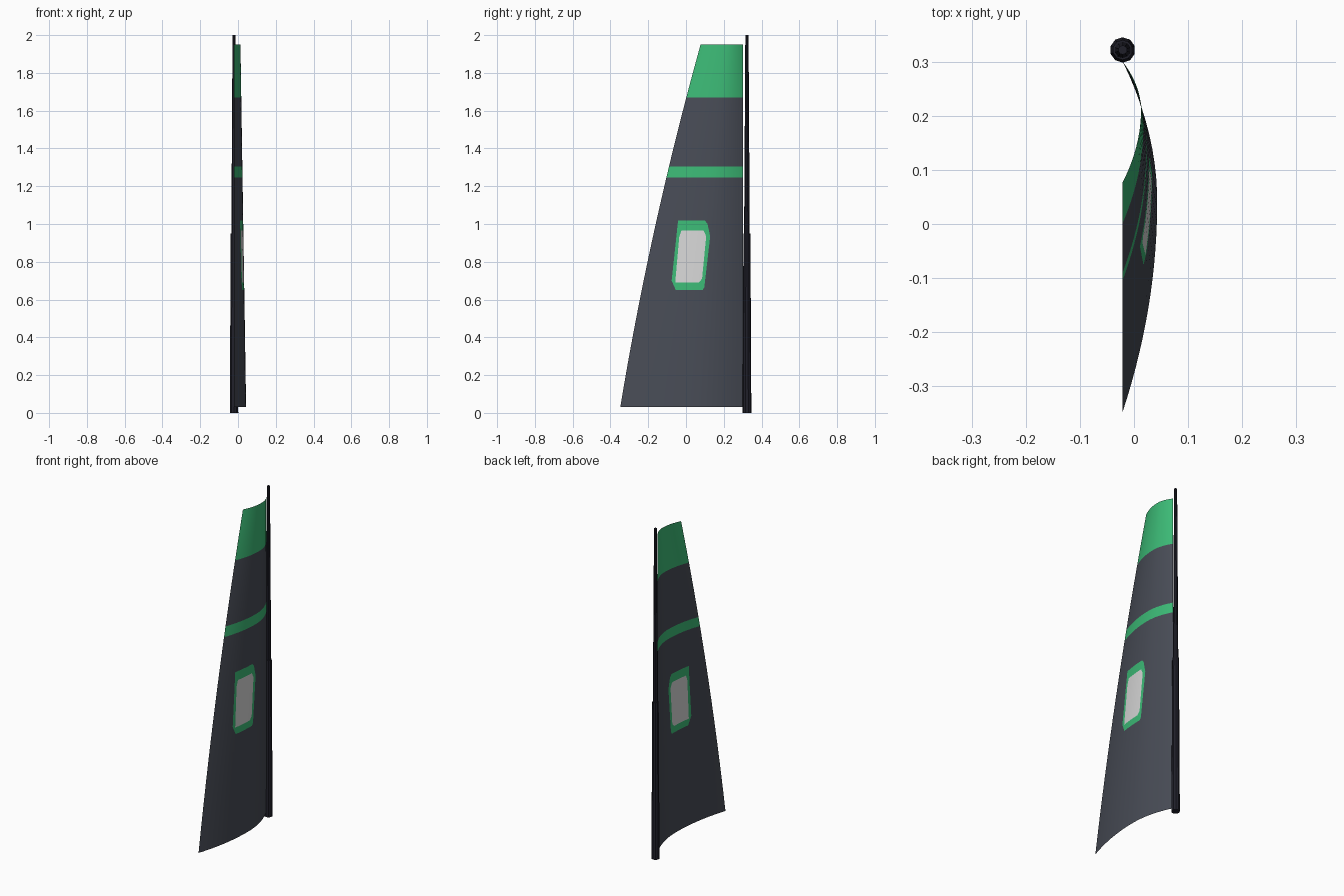
import bpy, bmesh, math
from mathutils import Vector

if "Cube" in bpy.data.objects:
    bpy.data.objects.remove(bpy.data.objects["Cube"])

MAST_X, MAST_Y = -0.021, 0.3225
LUFF_Y, FOOT, HEAD = 0.301, 0.03, 1.95


def srgb(*c):
    return [((v / 255 + 0.055) / 1.055) ** 2.4 for v in c] + [1]


def material(name, *c):
    m = bpy.data.materials.new(name)
    m.diffuse_color = srgb(*c)
    m.use_nodes = True
    m.node_tree.nodes["Principled BSDF"].inputs["Base Color"].default_value = m.diffuse_color
    return m


slate = material("slate cloth", 72, 76, 86)
green = material("green cloth", 60, 186, 118)
white = material("pale window", 215, 215, 215)
black = material("black mast", 32, 32, 42)


def add_object(name, bm, mats):
    me = bpy.data.meshes.new(name)
    bm.to_mesh(me)
    bm.free()
    ob = bpy.data.objects.new(name, me)
    bpy.context.collection.objects.link(ob)
    for m in mats:
        me.materials.append(m)
    return ob


# Mast: two tapered ten-sided tubes, the upper one stepping in
def mast_section(name, z0, z1, r0, r1):
    bm = bmesh.new()
    bmesh.ops.create_cone(bm, cap_ends=True, segments=10, radius1=r0, radius2=r1, depth=z1 - z0)
    bmesh.ops.translate(bm, verts=bm.verts, vec=(MAST_X, MAST_Y, (z0 + z1) / 2))
    add_object(name, bm, [black])


mast_section("lower_mast", 0, 0.95, 0.0235, 0.0185)
mast_section("upper_mast", 0.95, 2.0, 0.0150, 0.0085)


# Sail: cambered sheet, deepest 40 percent back from the mast
def sail_point(t, z):
    s = z - FOOT
    leech = -0.348 + 0.165 * s + 0.0294 * s * s
    depth = 0.064 - 0.03 * s / (HEAD - FOOT)
    camber = 1 - ((t - 0.4) / (0.4 if t < 0.4 else 0.6)) ** 2
    return Vector((MAST_X + depth * camber, LUFF_Y + t * (leech - LUFF_Y), z))


bands = [FOOT, 0.55, 1.1, 1.245, 1.305, 1.67, HEAD]
rows = []
for a, b in zip(bands, bands[1:]):
    n = max(1, round((b - a) / 0.1))
    rows += [a + (b - a) * i / n for i in range(n)]
rows.append(HEAD)
COLS = 24

bm = bmesh.new()
grid = [[bm.verts.new(sail_point(i / COLS, z)) for i in range(COLS + 1)] for z in rows]
for lo, hi in zip(grid, grid[1:]):
    for i in range(COLS):
        bm.faces.new((lo[i], hi[i], hi[i + 1], lo[i + 1]))

# Window outlines in (y, z), clockwise; both are cut into the sail
frame = [(-0.042, 1.018), (0.1, 1.018), (0.114, 1.0), (0.128, 0.935),
         (0.097, 0.665), (0.088, 0.65), (-0.054, 0.65), (-0.076, 0.70)]
pane = [(-0.024, 0.965), (0.093, 0.965), (0.107, 0.935), (0.085, 0.71),
        (0.068, 0.69), (-0.057, 0.69), (-0.036, 0.93)]


def inside(p, poly):
    return all((b[0] - a[0]) * (p.z - a[1]) - (b[1] - a[1]) * (p.y - a[0]) < 1e-6
               for a, b in zip(poly, poly[1:] + poly[:1]))


for poly in (frame, pane):
    for a, b in zip(poly, poly[1:] + poly[:1]):
        faces = [f for f in bm.faces if 0.5 < f.calc_center_median().z < 1.11
                 and -0.14 < f.calc_center_median().y < 0.2]
        geom = set(faces)
        for f in faces:
            geom.update(f.edges)
            geom.update(f.verts)
        bmesh.ops.bisect_plane(bm, geom=list(geom), dist=1e-6, plane_co=(0, a[0], a[1]),
                               plane_no=(0, b[1] - a[1], a[0] - b[0]))

# Colour the bands by height, the window by outline
for f in bm.faces:
    c = f.calc_center_median()
    f.smooth = True
    if inside(c, pane):
        f.material_index = 2
    elif inside(c, frame) or c.z > 1.67 or 1.245 < c.z < 1.305:
        f.material_index = 1
bmesh.ops.recalc_face_normals(bm, faces=bm.faces)
if sum(f.normal.x for f in bm.faces) < 0:
    bmesh.ops.reverse_faces(bm, faces=bm.faces)
add_object("sail", bm, [slate, green, white])
